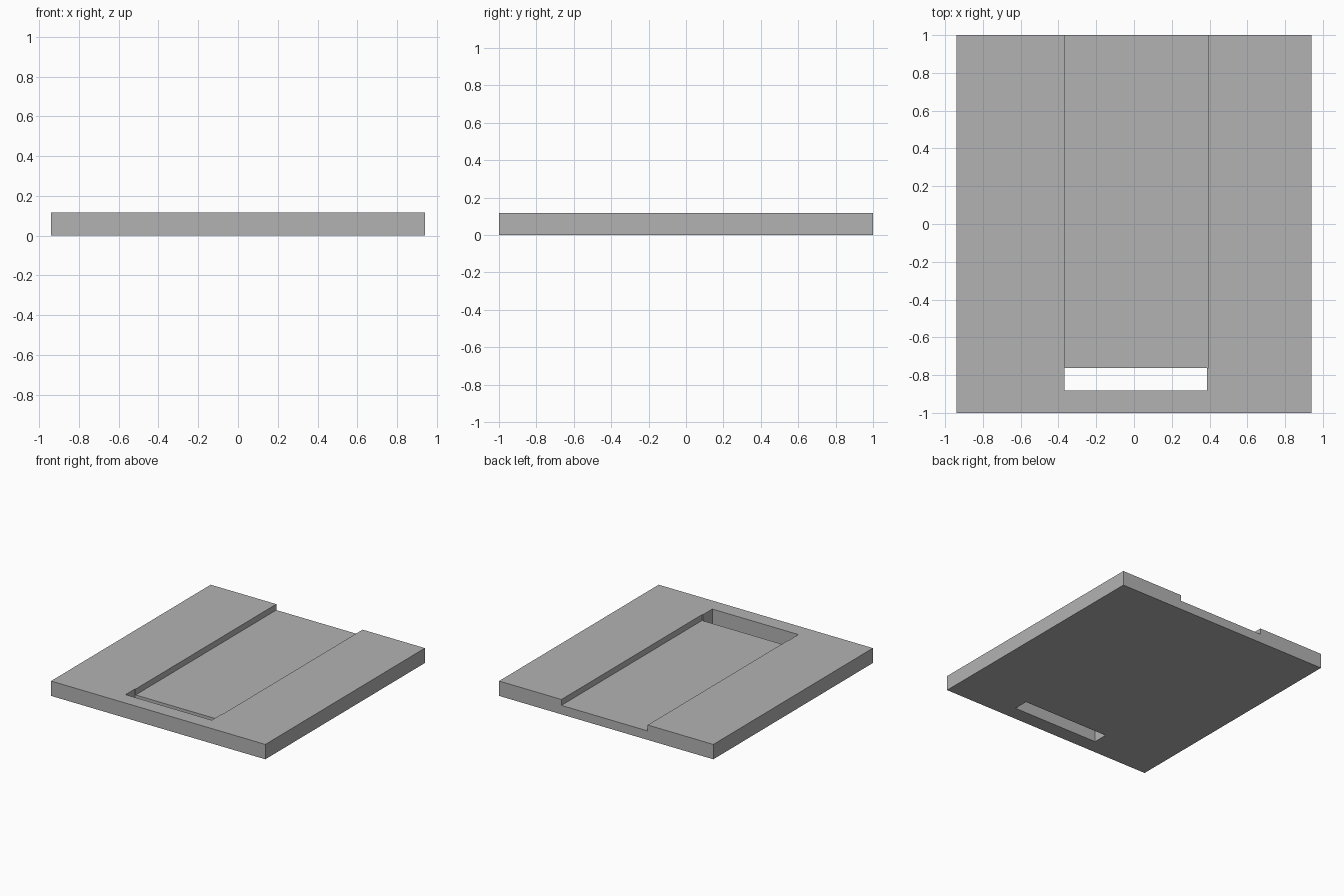
import bpy
import bmesh

cube = bpy.data.objects.get("Cube")
if cube:
    bpy.data.objects.remove(cube, do_unlink=True)

WIDTH, LENGTH, HEIGHT = 1.88, 2.0, 0.118
CHANNEL_FLOOR = 0.071
SLOT_FRONT, SLOT_BACK = -0.882, -0.763

grey = bpy.data.materials.new("plain grey")
grey.use_nodes = True
colour = (0.45, 0.45, 0.45, 1)
grey.diffuse_color = colour
grey.node_tree.nodes["Principled BSDF"].inputs["Base Color"].default_value = colour


def box(name, low, high):
    """Box spanning two opposite corners."""
    bm = bmesh.new()
    bmesh.ops.create_cube(bm, size=1)
    for v in bm.verts:
        v.co = [high[i] if v.co[i] > 0 else low[i] for i in range(3)]
    mesh = bpy.data.meshes.new(name)
    bm.to_mesh(mesh)
    bm.free()
    mesh.materials.append(grey)
    obj = bpy.data.objects.new(name, mesh)
    bpy.context.collection.objects.link(obj)
    return obj


# Base plate
plate = box("base_plate", (-WIDTH / 2, -LENGTH / 2, 0), (WIDTH / 2, LENGTH / 2, HEIGHT))

# Shallow channel open at the back, and a through slot at its front end
cutters = [
    box("channel_cutter", (-0.364, SLOT_BACK - 0.001, CHANNEL_FLOOR), (0.393, 1.2, 0.3)),
    box("slot_cutter", (-0.369, SLOT_FRONT, -0.2), (0.387, SLOT_BACK, 0.4)),
]
for cutter in cutters:
    cutter.hide_render = True
    cutter.hide_set(True)
    cut = plate.modifiers.new(cutter.name, "BOOLEAN")
    cut.operation = "DIFFERENCE"
    cut.solver = "EXACT"
    cut.object = cutter

# Bake the cuts and discard the cutters
bpy.context.view_layer.update()
evaluated = plate.evaluated_get(bpy.context.evaluated_depsgraph_get())
finished = bpy.data.meshes.new_from_object(evaluated)
plate.modifiers.clear()
plate.data = finished
for cutter in cutters:
    bpy.data.objects.remove(cutter, do_unlink=True)
